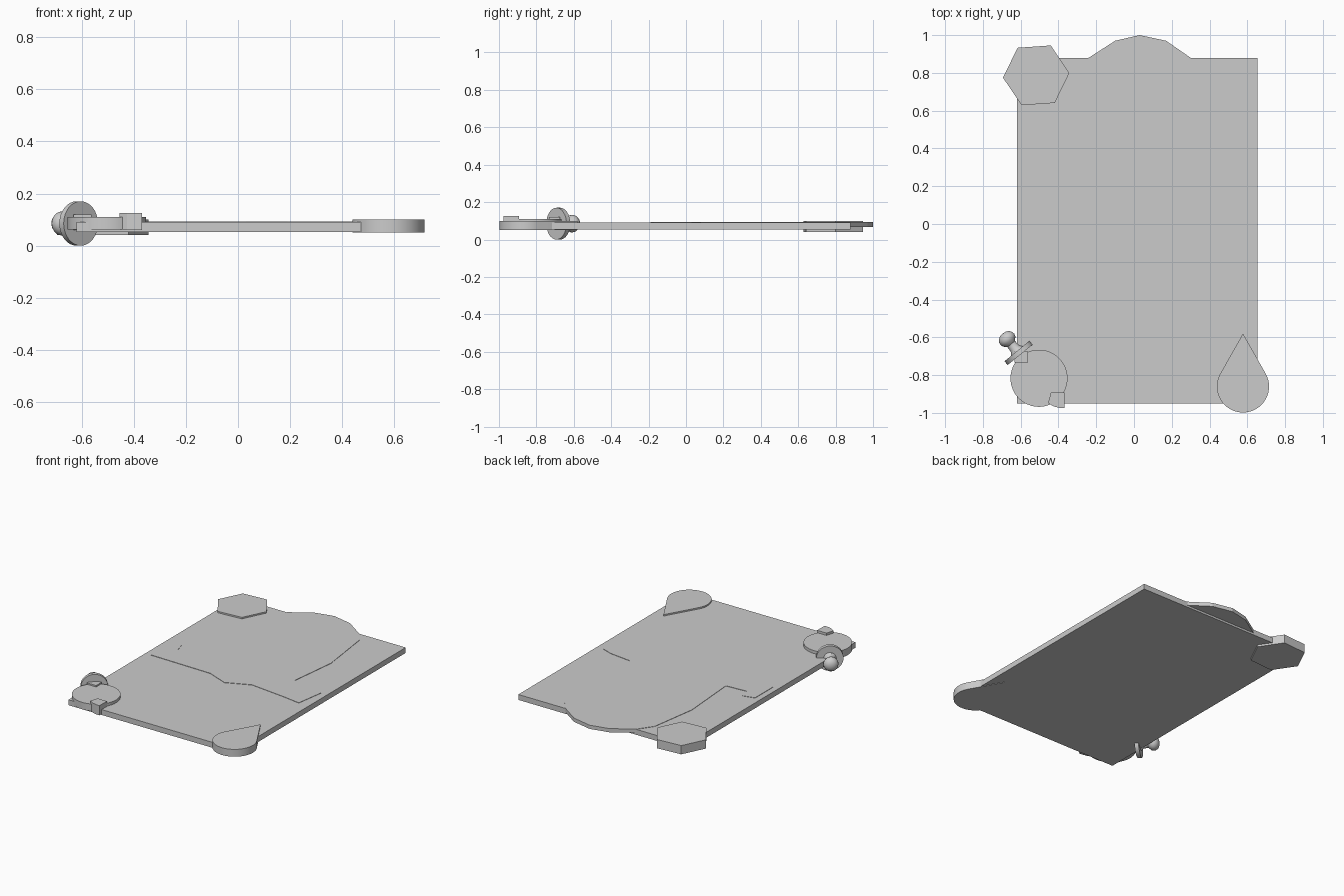
import bpy, bmesh, math
from mathutils import Vector

if "Cube" in bpy.data.objects:
    bpy.data.objects.remove(bpy.data.objects["Cube"])


def smooth(obj):
    bpy.ops.object.select_all(action='DESELECT')
    obj.select_set(True)
    bpy.context.view_layer.objects.active = obj
    bpy.ops.object.shade_smooth_by_angle(angle=math.radians(35))


def finish(name, bm):
    bmesh.ops.recalc_face_normals(bm, faces=bm.faces)
    me = bpy.data.meshes.new(name)
    bm.to_mesh(me)
    bm.free()
    obj = bpy.data.objects.new(name, me)
    bpy.context.collection.objects.link(obj)
    return obj


def slab(name, outline, z0, z1, smoothed=False):
    """Extrude a flat outline from z0 to z1."""
    bm = bmesh.new()
    face = bm.faces.new([bm.verts.new((x, y, z0)) for x, y in outline])
    ext = bmesh.ops.extrude_face_region(bm, geom=[face])
    verts = [g for g in ext['geom'] if isinstance(g, bmesh.types.BMVert)]
    bmesh.ops.translate(bm, verts=verts, vec=(0, 0, z1 - z0))
    obj = finish(name, bm)
    if smoothed:
        smooth(obj)
    return obj


def arc(cx, cy, r, a0, a1, n):
    """n + 1 points along an arc, angles in degrees."""
    return [(cx + r * math.cos(math.radians(a0 + (a1 - a0) * i / n)),
             cy + r * math.sin(math.radians(a0 + (a1 - a0) * i / n)))
            for i in range(n + 1)]


def rect(x0, y0, x1, y1):
    return [(x0, y0), (x1, y0), (x1, y1), (x0, y1)]


def lathe(name, profile, origin, axis, n=32):
    """Revolve (radius, distance) points about an axis."""
    bm = bmesh.new()
    verts = [bm.verts.new((r, 0, t)) for r, t in profile]
    edges = [bm.edges.new(p) for p in zip(verts, verts[1:])]
    bmesh.ops.spin(bm, geom=verts + edges, cent=(0, 0, 0), axis=(0, 0, 1),
                   angle=math.tau, steps=n)
    bmesh.ops.remove_doubles(bm, verts=bm.verts, dist=1e-5)
    rot = Vector(axis).to_track_quat('Z', 'Y').to_matrix()
    bmesh.ops.rotate(bm, verts=bm.verts, cent=(0, 0, 0), matrix=rot)
    bmesh.ops.translate(bm, verts=bm.verts, vec=origin)
    obj = finish(name, bm)
    smooth(obj)
    return obj


# Main plate
slab("plate", rect(-0.62, -0.95, 0.655, 0.88), 0.053, 0.09)

# Low-relief inlay: tall dome with a brim, projecting past the back edge
slab("inlay_panel", [
    (0.03, 1.0), (-0.10, 0.97), (-0.24, 0.88), (-0.31, 0.78), (-0.36, 0.45),
    (-0.33, 0.04), (-0.48, 0.03), (-0.50, 0.10), (-0.58, 0.08), (-0.58, -0.12),
    (-0.12, -0.13), (0.03, -0.19), (0.19, -0.12), (0.45, -0.15), (0.58, -0.17),
    (0.61, 0.03), (0.53, 0.06), (0.37, 0.08), (0.41, 0.42), (0.36, 0.80),
    (0.30, 0.88), (0.17, 0.97)], 0.067, 0.0925)

# Hexagonal corner pad
slab("hexagon_pad", arc(-0.518, 0.787, 0.176, 4, 304, 5), 0.04, 0.10)

# Teardrop corner pad: round base with tangent sides to the tip
cx, cy, r, tip = 0.577, -0.86, 0.138, -0.58
half = math.degrees(math.acos(r / (tip - cy)))
slab("teardrop_pad", [(cx, tip)] + arc(cx, cy, r, 90 + half, 450 - half, 40),
     0.05, 0.10, True)

# Round corner pad with its two blocks
slab("round_pad", arc(-0.503, -0.817, 0.151, 0, 352.5, 47), 0.062, 0.11, True)
slab("latch_block", rect(-0.632, -0.733, -0.562, -0.675), 0.06, 0.12)
slab("spout_block", [(-0.455, -0.948), (-0.425, -0.966), (-0.395, -0.973),
                     (-0.368, -0.975), (-0.368, -0.893), (-0.44, -0.893)],
     0.06, 0.126)

# Flanged knob on the outer corner
lathe("knob", [
    (0, -0.014), (0.085, -0.014), (0.085, 0.012), (0.040, 0.012),
    (0.028, 0.028), (0.026, 0.060), (0.043, 0.078), (0.047, 0.092),
    (0.045, 0.106), (0.036, 0.120), (0.020, 0.129), (0, 0.132)],
    (-0.612, -0.682, 0.085), (-0.63, 0.77, 0))
